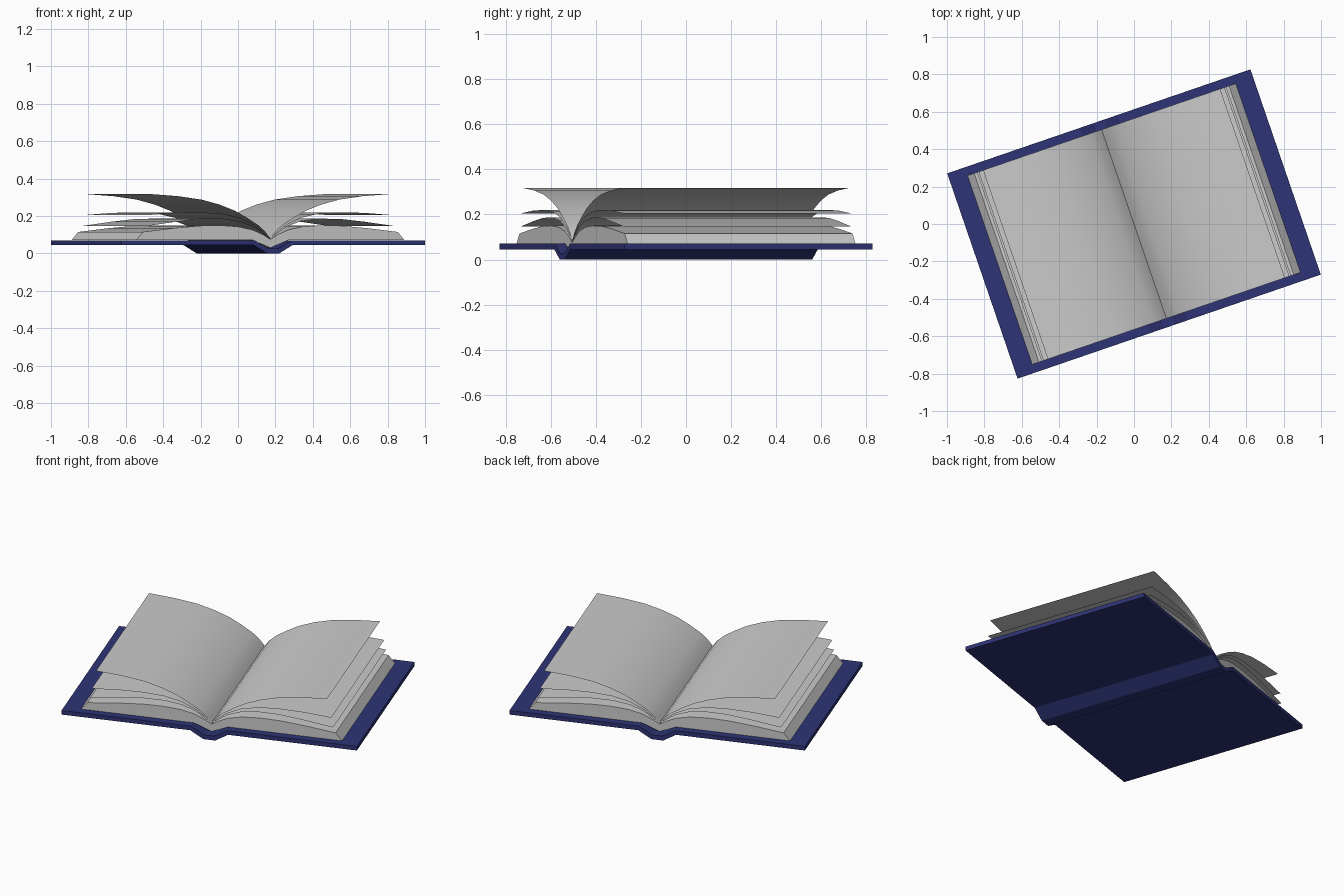
import bpy, math

if "Cube" in bpy.data.objects:
    bpy.data.objects.remove(bpy.data.objects["Cube"])

ANGLE = math.radians(18.93)      # the open book is turned on the table


def extrude_profile(name, pts, half_depth, closed=True, smooth=False):
    """Sweep a (x, z) profile along the book's depth."""
    n = len(pts)
    verts = [(x, y, z) for y in (-half_depth, half_depth) for x, z in pts]
    faces = []
    for i in range(n if closed else n - 1):
        j = (i + 1) % n
        faces.append((i, j, j + n, i + n))
    if closed:
        faces.append(tuple(reversed(range(n))))
        faces.append(tuple(range(n, 2 * n)))
    me = bpy.data.meshes.new(name)
    me.from_pydata(verts, [], faces)
    if smooth:
        me.shade_smooth()
        me.set_sharp_from_angle(angle=math.radians(30))
    ob = bpy.data.objects.new(name, me)
    ob.rotation_euler.z = ANGLE
    bpy.context.collection.objects.link(ob)
    return ob


def mirrored(half):
    """Left to right profile from its right half, sharing a point on x = 0."""
    left = [(-x, z) for x, z in reversed(half) if x > 0]
    return left + half


# Cover: two boards joined by a sunken spine
outer = mirrored([(0.034, 0.0), (0.11, 0.045), (0.857, 0.045)])
inner = mirrored([(0.028, 0.026), (0.105, 0.07), (0.857, 0.07)])
cover = extrude_profile("cover", outer + inner[::-1], 0.58)
navy = bpy.data.materials.new("navy")
navy.diffuse_color = (0.027, 0.034, 0.18, 1)
navy.use_nodes = True
navy.node_tree.nodes["Principled BSDF"].inputs["Base Color"].default_value = navy.diffuse_color
cover.data.materials.append(navy)

# Page block: domed halves with slanted fore edges
block_top = [(0, 0.075), (0.04, 0.1), (0.1, 0.126), (0.18, 0.143), (0.28, 0.15),
             (0.4, 0.148), (0.55, 0.135), (0.72, 0.115)]
bottom = mirrored([(0, 0.03), (0.1, 0.071), (0.758, 0.071)])
extrude_profile("page_block", bottom + mirrored(block_top)[::-1], 0.534, smooth=True)

# Loose sheets fanning up from the gutter
sheets = {
    "lower_sheets": [(0, 0.077), (0.04, 0.11), (0.09, 0.143), (0.17, 0.172), (0.27, 0.186),
                     (0.39, 0.185), (0.53, 0.17), (0.705, 0.146)],
    "middle_sheets": [(0, 0.078), (0.04, 0.117), (0.09, 0.153), (0.17, 0.19), (0.27, 0.212),
                      (0.39, 0.22), (0.53, 0.217), (0.695, 0.205)],
    "top_sheets": [(0, 0.08), (0.03, 0.118), (0.07, 0.152), (0.13, 0.19), (0.2, 0.228),
                   (0.29, 0.262), (0.39, 0.288), (0.52, 0.306), (0.67, 0.317)],
}
for name, half in sheets.items():
    extrude_profile(name, mirrored(half), 0.534, closed=False, smooth=True)
